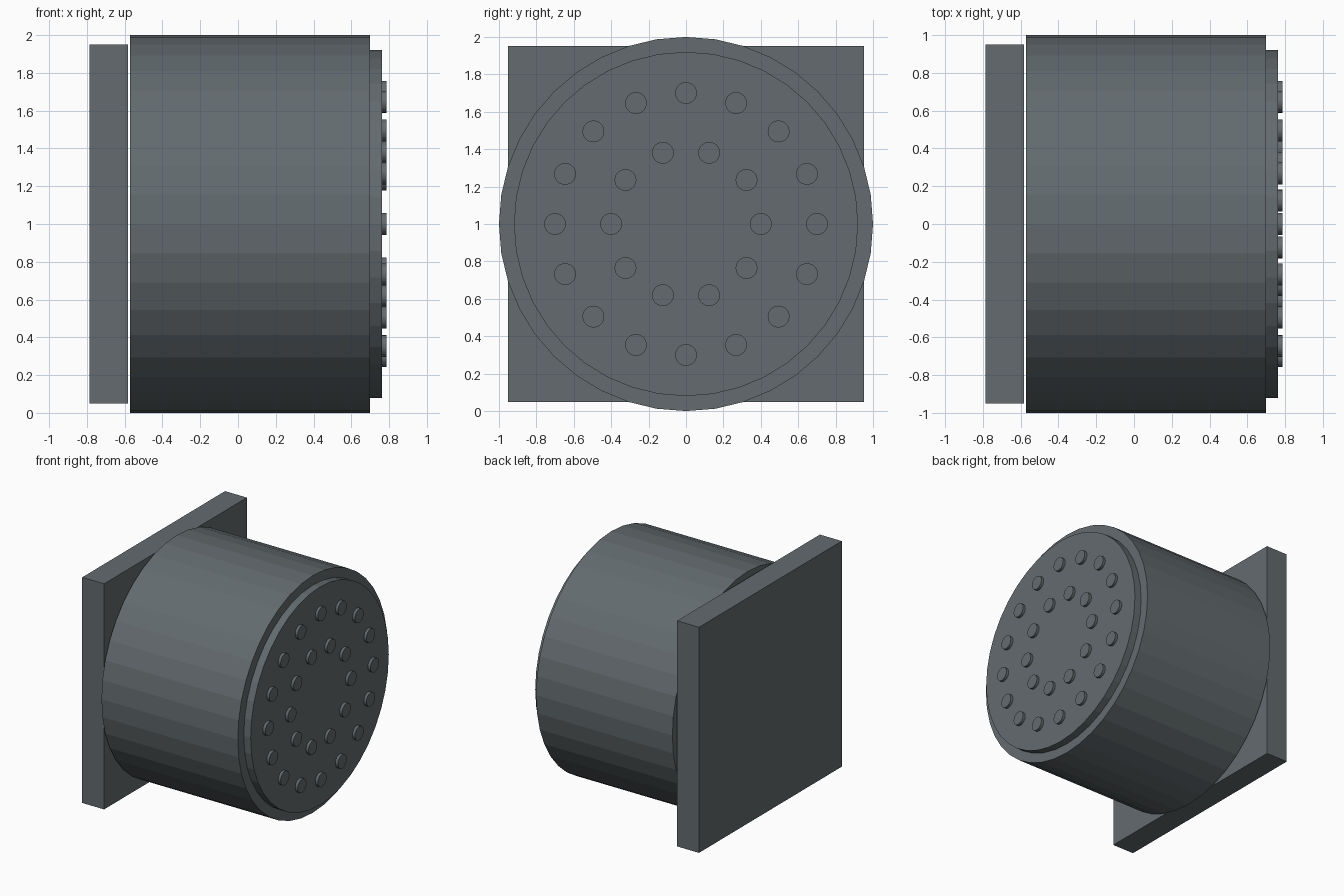
import bpy, math

if "Cube" in bpy.data.objects:
    bpy.data.objects.remove(bpy.data.objects["Cube"])

grey = bpy.data.materials.new("dark slate grey")
grey.diffuse_color = (0.125, 0.147, 0.157, 1)
grey.use_nodes = True
grey.node_tree.nodes["Principled BSDF"].inputs["Base Color"].default_value = grey.diffuse_color

CENTRE_Z = 1.0


def finish(name):
    ob = bpy.context.object
    ob.name = name
    ob.data.materials.append(grey)
    return ob


def x_cylinder(name, x0, x1, radius, sides, y=0.0, z=0.0):
    """Closed cylinder lying along x, placed relative to the drum axis."""
    bpy.ops.mesh.primitive_cylinder_add(
        vertices=sides, radius=radius, depth=x1 - x0,
        location=((x0 + x1) / 2, y, CENTRE_Z + z),
        rotation=(0, math.pi / 2, 0))
    return finish(name)


# Square mounting plate, set just behind the drum
bpy.ops.mesh.primitive_cube_add(size=1, location=(-0.685, 0, CENTRE_Z))
plate = finish("mounting_plate")
plate.scale = (0.204, 1.902, 1.902)

# Drum and the thin face disc on its end
x_cylinder("drum", -0.573, 0.698, 1.0, 40)
x_cylinder("face_disc", 0.698, 0.762, 0.92, 40)

# Two rings of raised studs on the face
for ring, count, ring_radius in (("outer", 16, 0.70), ("inner", 10, 0.40)):
    for i in range(count):
        a = 2 * math.pi * i / count
        x_cylinder(f"{ring}_stud_{i + 1}", 0.755, 0.785, 0.058, 40,
                   ring_radius * math.cos(a), ring_radius * math.sin(a))
